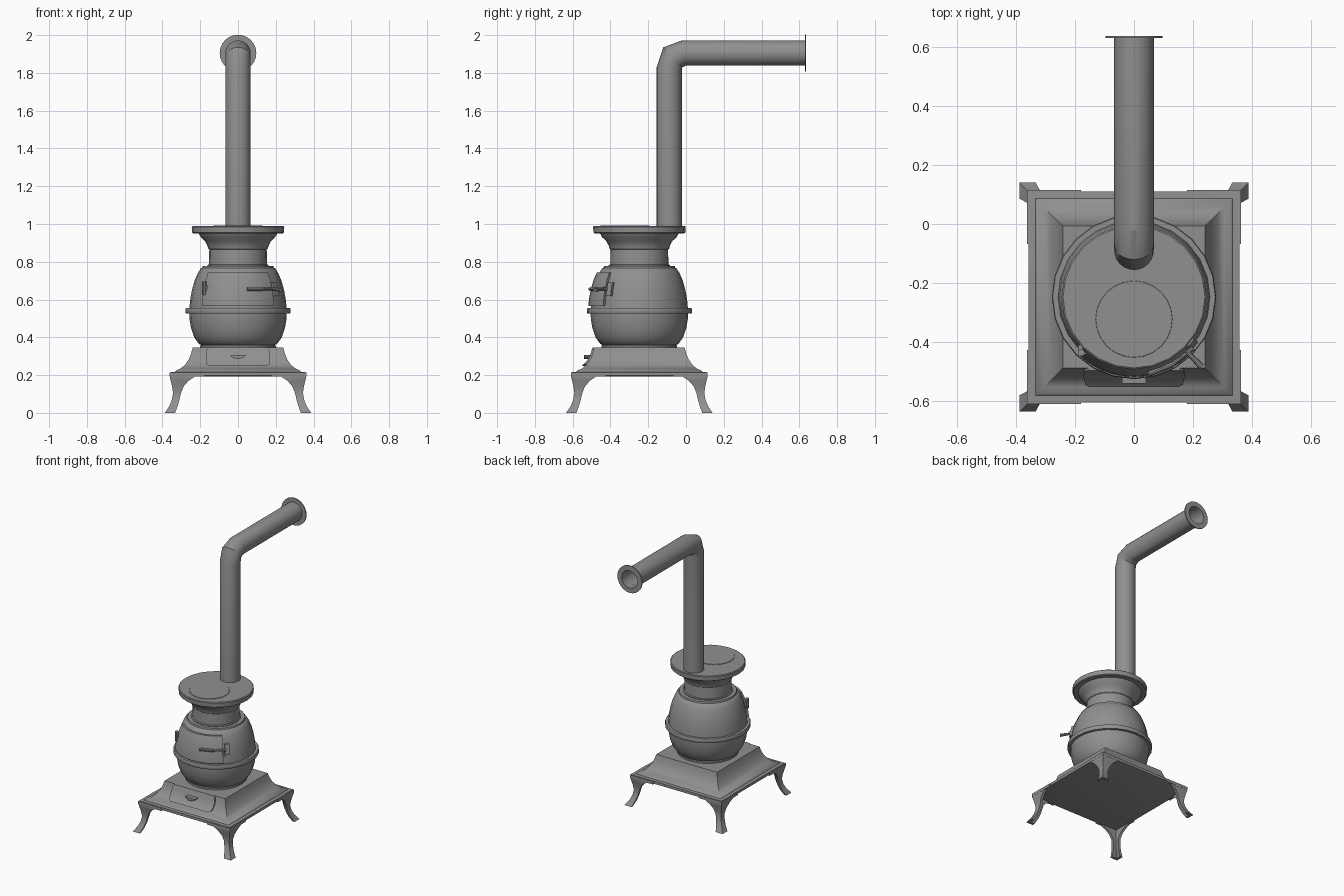
import bpy, bmesh, math
from mathutils import Vector

if "Cube" in bpy.data.objects:
    bpy.data.objects.remove(bpy.data.objects["Cube"])

CY = -0.247   # stove axis in y
iron = bpy.data.materials.new("cast_iron")
iron.diffuse_color = (0.28, 0.28, 0.28, 1)
iron.use_nodes = True
iron.node_tree.nodes["Principled BSDF"].inputs["Base Color"].default_value = iron.diffuse_color


def finish(name, bm, angle=35):
    bmesh.ops.recalc_face_normals(bm, faces=bm.faces)
    me = bpy.data.meshes.new(name)
    bm.to_mesh(me)
    bm.free()
    me.materials.append(iron)
    ob = bpy.data.objects.new(name, me)
    bpy.context.collection.objects.link(ob)
    bpy.ops.object.select_all(action='DESELECT')
    ob.select_set(True)
    bpy.context.view_layer.objects.active = ob
    if angle:
        bpy.ops.object.shade_smooth_by_angle(angle=math.radians(angle))
    return ob


def loft(name, rings, cap_start=True, cap_end=True, angle=35):
    """Skin a list of equally sized closed rings."""
    bm = bmesh.new()
    vs = [[bm.verts.new(p) for p in r] for r in rings]
    n = len(rings[0])
    for a, b in zip(vs, vs[1:]):
        for i in range(n):
            bm.faces.new((a[i], a[(i + 1) % n], b[(i + 1) % n], b[i]))
    if cap_start:
        bm.faces.new(vs[0])
    if cap_end:
        bm.faces.new(vs[-1])
    return finish(name, bm, angle)


def circle(c, u, v, n=24):
    c, u, v = Vector(c), Vector(u), Vector(v)
    return [c + u * math.cos(t) + v * math.sin(t)
            for t in (2 * math.pi * i / n for i in range(n))]


def lathe(name, prof, cy=CY, **kw):
    return loft(name, [circle((0, cy, z), (r, 0, 0), (0, r, 0)) for r, z in prof], **kw)


def rect(x0, x1, y0, y1, z):
    return [(x0, y0, z), (x1, y0, z), (x1, y1, z), (x0, y1, z)]


def box(name, x0, x1, y0, y1, z0, z1):
    return loft(name, [rect(x0, x1, y0, y1, z0), rect(x0, x1, y0, y1, z1)], angle=0)


def rod(name, a, b, r, r2=None, n=10):
    a, b = Vector(a), Vector(b)
    d = (b - a).normalized()
    u = d.orthogonal().normalized()
    v = d.cross(u)
    r2 = r2 or r
    return loft(name, [circle(a, u * r, v * r, n), circle(b, u * r2, v * r2, n)])


# pot belly, with base flange, waist ring and shoulder
BELLY = [(0.257, 0.555), (0.253, 0.60), (0.244, 0.65), (0.230, 0.70), (0.213, 0.74), (0.197, 0.765)]
lathe("pot_belly", [(0.2, 0.34), (0.2, 0.355), (0.195, 0.36), (0.206, 0.364), (0.232, 0.40),
                    (0.249, 0.45), (0.257, 0.50), (0.258, 0.525), (0.275, 0.525), (0.278, 0.53),
                    (0.278, 0.55), (0.275, 0.555)] + BELLY +
      [(0.190, 0.768), (0.187, 0.778), (0.15, 0.778)])
# neck flaring into the cooking plate
lathe("neck", [(0.162, 0.77), (0.162, 0.783), (0.154, 0.786), (0.152, 0.865), (0.158, 0.87),
               (0.162, 0.885), (0.175, 0.91), (0.197, 0.93), (0.208, 0.95), (0.236, 0.95),
               (0.243, 0.955), (0.245, 0.985), (0.240, 0.989)])
lathe("cooking_lid", [(0.13, 0.985), (0.13, 0.991), (0.129, 0.992)], cy=-0.322)

# stove pipe: vertical, mitred elbow, horizontal, wall flange
R = 0.067
pipe = [((0, -0.0885, 0.985), (0, R, 0)), ((0, -0.0885, 1.82), (0, R, -0.01)),
        ((0, -0.07, 1.882), (0, 0.05, -0.053)), ((0, -0.012, 1.905), (0, 0.01, -R)),
        ((0, 0.635, 1.905), (0, 0, -R))]
loft("stove_pipe", [circle(c, (R, 0, 0), v) for c, v in pipe], cap_end=False, angle=20)
loft("wall_flange", [circle((0, y, 1.905), (r, 0, 0), (0, 0, r)) for r, y in
                     [(R, 0.629), (0.097, 0.629), (0.097, 0.636), (0.062, 0.636), (0.062, 0.58)]],
     cap_start=False, cap_end=False)

# square concave base
base = [(0.345, 0.193), (0.357, 0.197), (0.357, 0.215), (0.334, 0.217), (0.328, 0.225), (0.305, 0.234),
        (0.28, 0.255), (0.26, 0.285), (0.248, 0.315), (0.24, 0.345)]
loft("base_skirt", [rect(-h, h, CY - h, CY + h, z) for h, z in base])

# four curved angle-section legs, with aprons gripping the base edge
LEG = [(0.225, 0.361, 0.205), (0.232, 0.361, 0.19), (0.262, 0.356, 0.17), (0.288, 0.349, 0.14),
       (0.302, 0.344, 0.105), (0.310, 0.350, 0.07), (0.320, 0.364, 0.035), (0.333, 0.388, 0.0)]
T = 0.018
for sx, nx in ((-1, "left"), (1, "right")):
    for sy, ny in ((-1, "front"), (1, "back")):
        loft(f"{ny}_{nx}_leg", [[(sx * x, CY + sy * y, z) for x, y in
                                 ((i, o), (i, o - T), (o - T, o - T), (o - T, i), (o, i), (o, o))]
                                for i, o, z in LEG])
        box(f"{ny}_{nx}_apron_x", sx * 0.18, sx * 0.362, CY + sy * 0.345, CY + sy * 0.362, 0.192, 0.213)
        box(f"{ny}_{nx}_apron_y", sx * 0.345, sx * 0.362, CY + sy * 0.18, CY + sy * 0.362, 0.192, 0.213)

# ash drawer front following the skirt slope
drawer = [(0.155, -0.495, 0.345), (0.166, -0.499, 0.335), (0.17, -0.508, 0.305), (0.17, -0.521, 0.28),
          (0.165, -0.544, 0.255), (0.15, -0.552, 0.248)]
loft("ash_drawer", [rect(-w, w, y, y + 0.04, z) for w, y, z in drawer])
pull = [(0.04 * math.cos(t), 0.3 + 0.02 * math.sin(t) + 0.006)
        for t in (math.pi + math.pi * i / 8 for i in range(9))]
loft("drawer_pull", [[(x, y, z) for x, z in pull] for y in (-0.5, -0.54)])


# fire door: curved panel offset from the belly
def belly_radius(z):
    for (r0, z0), (r1, z1) in zip(BELLY, BELLY[1:]):
        if z <= z1:
            return r0 + (r1 - r0) * (z - z0) / (z1 - z0)
    return BELLY[-1][0]


def belly_point(a, z, off):
    r = belly_radius(z) + off
    return (r * math.sin(a), CY - r * math.cos(a), z)


def panel(name, a0, a1, z0, z1, off, nx=12, nz=5):
    bm = bmesh.new()
    zs = [z0 + (z1 - z0) * j / nz for j in range(nz + 1)]
    angs = [math.radians(a0 + (a1 - a0) * i / nx) for i in range(nx + 1)]
    grids = [[[bm.verts.new(belly_point(a, z, o)) for a in angs] for z in zs] for o in (off, -0.005)]
    for g in grids:
        for a, b in zip(g, g[1:]):
            for i in range(nx):
                bm.faces.new((a[i], a[i + 1], b[i + 1], b[i]))
    loops = [g[0] + [r[-1] for r in g[1:]] + g[-1][-2::-1] + [r[0] for r in g[-2:0:-1]] for g in grids]
    n = len(loops[0])
    for i in range(n):
        j = (i + 1) % n
        bm.faces.new((loops[0][i], loops[0][j], loops[1][j], loops[1][i]))
    return finish(name, bm)


panel("fire_door", -45, 45, 0.565, 0.742, 0.014)
panel("latch_plate", 48, 55, 0.62, 0.69, 0.016, 2, 2)

# hinge and latch handle
rod("hinge_pin", (-0.178, -0.435, 0.625), (-0.178, -0.435, 0.695), 0.012)
box("hinge_strap", -0.19, -0.16, -0.442, -0.41, 0.645, 0.675)
rod("latch_bar_inner", (0.05, -0.507, 0.655), (0.13, -0.475, 0.655), 0.01)
rod("latch_bar_outer", (0.13, -0.475, 0.655), (0.2, -0.42, 0.655), 0.008)
rod("latch_handle", (0.172, -0.425, 0.66), (0.228, -0.482, 0.65), 0.007, 0.011)
